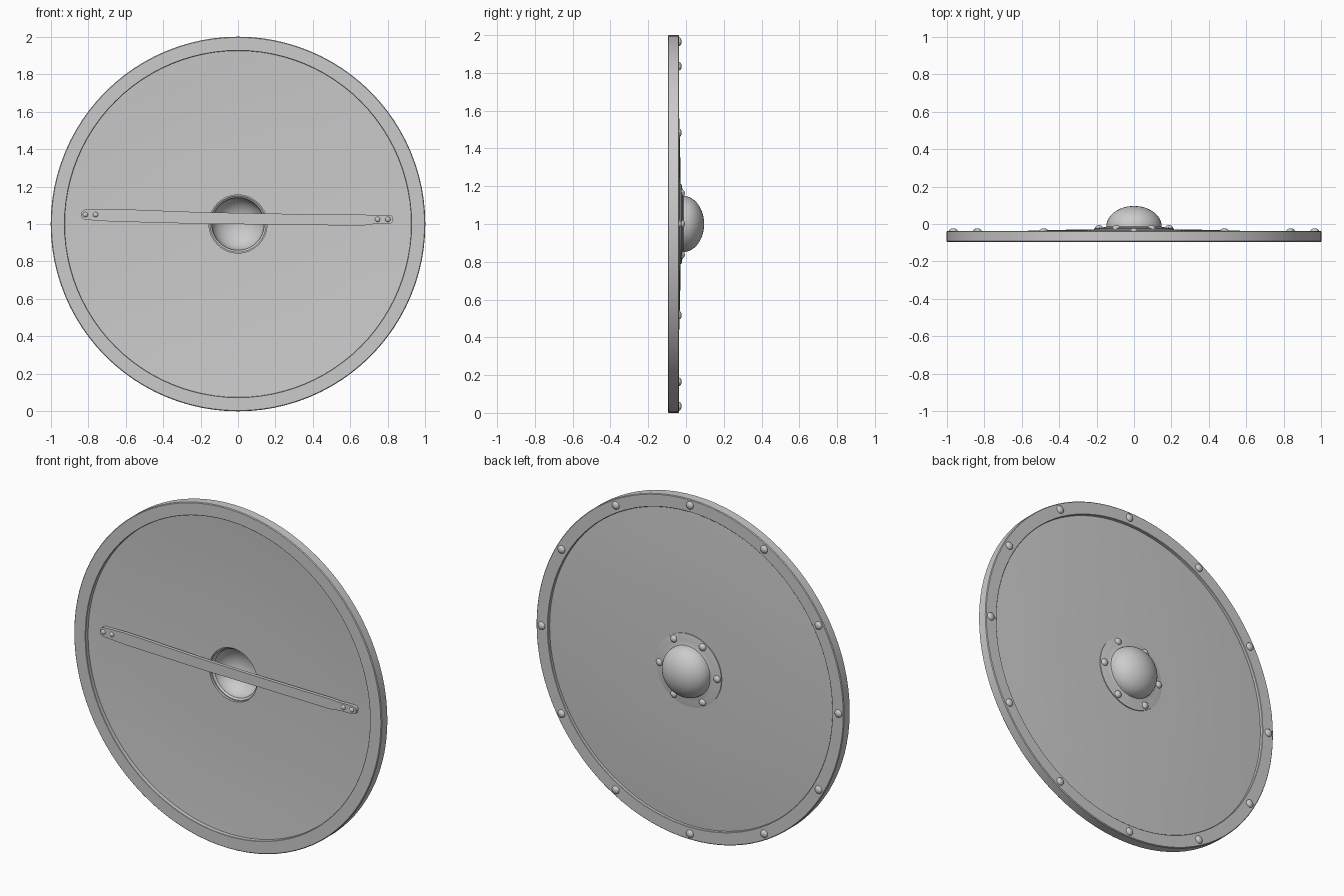
import bpy, bmesh
from math import sin, cos, pi

if "Cube" in bpy.data.objects:
    bpy.data.objects.remove(bpy.data.objects["Cube"])


def finish(name, bm, loc=(0, 0, 0), angle=35):
    bmesh.ops.remove_doubles(bm, verts=bm.verts, dist=1e-5)
    bmesh.ops.recalc_face_normals(bm, faces=bm.faces)
    me = bpy.data.meshes.new(name)
    bm.to_mesh(me)
    bm.free()
    ob = bpy.data.objects.new(name, me)
    bpy.context.collection.objects.link(ob)
    ob.location = loc
    bpy.ops.object.select_all(action='DESELECT')
    ob.select_set(True)
    bpy.context.view_layer.objects.active = ob
    bpy.ops.object.shade_smooth_by_angle(angle=angle * pi / 180)
    return ob


def lathe(name, profile, segs, loc, closed=True):
    """Revolve an (r, y) profile around the y axis."""
    bm = bmesh.new()
    rings = []
    for r, y in profile:
        if r < 1e-6:
            rings.append([bm.verts.new((0, y, 0))] * segs)
        else:
            rings.append([bm.verts.new((r * cos(2 * pi * i / segs), y,
                                        r * sin(2 * pi * i / segs))) for i in range(segs)])
    n = len(rings)
    for k in range(n if closed else n - 1):
        a, b = rings[k], rings[(k + 1) % n]
        for i in range(segs):
            j = (i + 1) % segs
            vs = list(dict.fromkeys((a[i], a[j], b[j], b[i])))
            if len(vs) > 2:
                bm.faces.new(vs)
    return finish(name, bm, loc)


C = (0, 0, 1)

# Metal rim
lathe("rim", [(0.925, -0.094), (0.927, -0.096), (0.996, -0.096), (1.0, -0.092),
              (1.0, -0.041), (0.996, -0.037), (0.927, -0.037), (0.925, -0.039)], 96, C)

# Slightly domed board with a hole behind the boss
radii = [0.155, 0.35, 0.55, 0.75, 0.93]
dome = [(r, -0.028 - 0.027 * (r / 0.925) ** 2.5) for r in radii]
lathe("board", dome + [(r, y - 0.016) for r, y in reversed(dome)], 96, C)

# Hollow boss with flange
arc = [i * pi / 2 / 12 for i in range(13)]
outer = [(0.148 * cos(t), -0.014 + 0.110 * sin(t)) for t in arc]
inner = [(0.140 * cos(t), -0.022 + 0.110 * sin(t)) for t in reversed(arc)]
outer[-1], inner[0] = (0, 0.096), (0, 0.088)
lathe("boss", [(0.213, -0.032), (0.213, -0.024), (0.175, -0.018), (0.156, -0.017)]
      + outer + inner + [(0.150, -0.030)], 48, C)


# Rivets
def rivet(name, loc, r, h, front=False):
    prof = [(r, -0.006)] + [(r * cos(i * pi / 8), h * sin(i * pi / 8)) for i in range(4)] + [(0, h)]
    ob = lathe(name, prof, 16, loc, closed=False)
    if front:
        ob.rotation_euler.z = pi


for i in range(12):
    a = i * pi / 6
    rivet("rim_rivet", (0.965 * cos(a), -0.037, 1 + 0.965 * sin(a)), 0.023, 0.014)
for i in range(6):
    a = i * pi / 3
    rivet("boss_rivet", (0.187 * cos(a), -0.021, 1 + 0.187 * sin(a)), 0.021, 0.015)

# Handle strap across the front, slightly crooked: stations of (x, z, half width)
stations = [(-0.81, 1.05, 0.028), (-0.67, 1.047, 0.034), (-0.2, 1.032, 0.031),
            (0.2, 1.026, 0.029), (0.66, 1.021, 0.03), (0.72, 1.023, 0.024), (0.805, 1.025, 0.024)]


def end_cap(x, z, r, start):
    return [(x + r * cos(start + k * pi / 8), z + r * sin(start + k * pi / 8)) for k in range(1, 8)]


outline = [(x, z - h) for x, z, h in stations]
outline += end_cap(*stations[-1], -pi / 2)
outline += [(x, z + h) for x, z, h in reversed(stations)]
outline += end_cap(*stations[0], pi / 2)
bm = bmesh.new()
face = bm.faces.new([bm.verts.new((x, -0.087, z)) for x, z in outline])
ext = bmesh.ops.extrude_face_region(bm, geom=[face])
bmesh.ops.translate(bm, vec=(0, 0.02, 0), verts=[v for v in ext["geom"] if isinstance(v, bmesh.types.BMVert)])
finish("handle", bm)
for x, z in ((-0.815, 1.05), (-0.76, 1.05), (0.745, 1.025), (0.80, 1.025)):
    rivet("handle_rivet", (x, -0.087, z), 0.014, 0.009, front=True)
